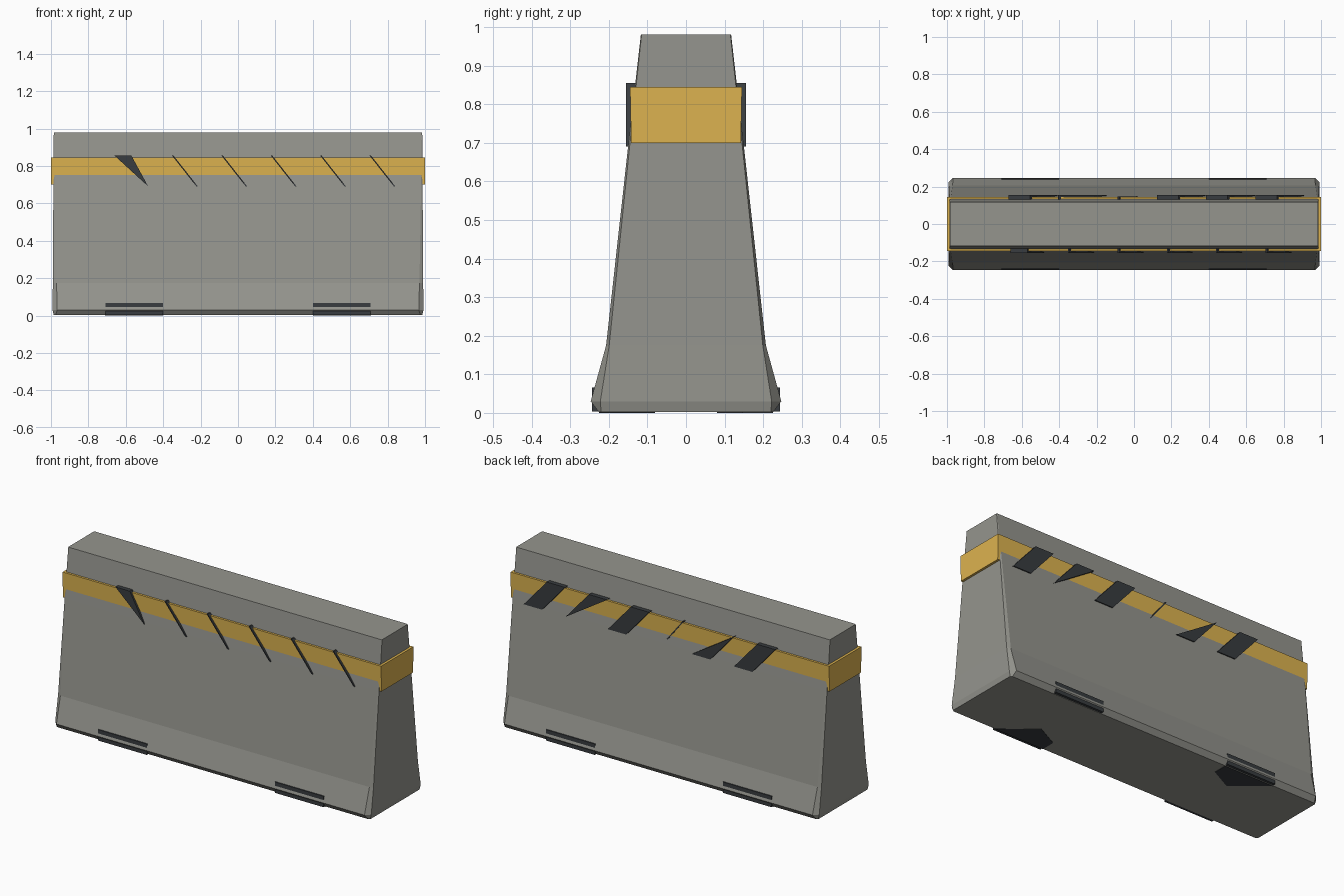
import bpy, bmesh

if "Cube" in bpy.data.objects:
    bpy.data.objects.remove(bpy.data.objects["Cube"])


def material(name, rgb):
    m = bpy.data.materials.new(name)
    m.diffuse_color = (*rgb, 1)
    m.use_nodes = True
    m.node_tree.nodes["Principled BSDF"].inputs["Base Color"].default_value = m.diffuse_color
    return m


CONCRETE = material("concrete", (0.30, 0.30, 0.27))
YELLOW = material("yellow", (0.72, 0.45, 0.08))
DARK = material("dark", (0.04, 0.045, 0.05))


def loft(name, rings, mat):
    """Skin a stack of equal-length rings and cap both ends."""
    bm = bmesh.new()
    loops = [[bm.verts.new(p) for p in ring] for ring in rings]
    n = len(loops[0])
    for a, b in zip(loops, loops[1:]):
        for i in range(n):
            j = (i + 1) % n
            bm.faces.new((a[i], a[j], b[j], b[i]))
    bm.faces.new(loops[0])
    bm.faces.new(loops[-1])
    bmesh.ops.recalc_face_normals(bm, faces=bm.faces)
    mesh = bpy.data.meshes.new(name)
    bm.to_mesh(mesh)
    bm.free()
    mesh.materials.append(mat)
    ob = bpy.data.objects.new(name, mesh)
    bpy.context.collection.objects.link(ob)
    return ob


def rect(hx, hy, z, cx=0):
    return [(cx + sx * hx, sy * hy, z) for sx, sy in ((-1, -1), (1, -1), (1, 1), (-1, 1))]


def octagon(z, hx, hy, cx, cy):
    q = [(hx - cx, -hy), (hx, -hy + cy), (hx, hy - cy), (hx - cx, hy)]
    return [(x, y, z) for x, y in q + [(-x, -y) for x, y in q]]


def prism(name, outline, y0, y1):
    return loft(name, [[(x, y, z) for x, z in outline] for y in (y0, y1)], DARK)


# Concrete body: flared foot, tapering wall, chamfered end corners
loft("barrier_body", [octagon(*r) for r in (
    (0.002, 0.985, 0.226, 0.010, 0.006),
    (0.030, 0.992, 0.247, 0.025, 0.025),
    (0.175, 0.990, 0.207, 0.020, 0.008),
    (0.700, 0.987, 0.149, 0.008, 0.004),
    (0.980, 0.985, 0.117, 0.002, 0.002))], CONCRETE)

# Yellow warning band
loft("warning_band", [rect(1.0, 0.142, 0.70), rect(1.0, 0.145, 0.845)], YELLOW)

# Slanted dark stripes: whole, three-cornered or a thin sliver
Z0, Z1, W, SHIFT = 0.69, 0.855, 0.115, 0.145


def stripe(name, x, kind, y0, y1):
    top_l, top_r = (x, Z1), (x + W, Z1)
    low_l, low_r = (x + SHIFT, Z0), (x + SHIFT + W, Z0)
    m, t = x + W / 2, 0.004
    outline = {
        "full": [top_l, top_r, low_r, low_l],
        "top": [top_l, top_r, low_r],
        "low": [top_l, low_r, low_l],
        "front": [(x + 0.01, Z1), (x + 0.10, Z1), (x + 0.19, Z0)],
        "sliver": [(m - t, Z1), (m + t, Z1), (m + SHIFT - 0.015 + t, Z0), (m + SHIFT - 0.015 - t, Z0)],
    }[kind]
    prism(name, outline, y0, y1)


for i, kind in enumerate(("full", "low", "sliver", "full", "top", "full")):
    x = -0.67 + 0.264 * i
    stripe(f"back_stripe_{i + 1}", x, kind, 0.125, 0.146 if kind == "sliver" else 0.156)
    stripe(f"front_stripe_{i + 1}", x, "sliver" if i else "front", -0.156, -0.125)

# Dark foot pads running through the base, with their exposed undersides
for s, side in ((-1, "left"), (1, "right")):
    loft(f"{side}_foot_pad", [rect(0.153, 0.243, z, s * 0.555) for z in (0.004, 0.066)], DARK)
    patch = [(0.71, -0.226), (0.53, -0.08), (0.40, -0.147), (0.40, -0.226)]
    loft(f"{side}_pad_underside", [[(s * x, s * y, z) for x, y in patch] for z in (0.0, 0.003)], DARK)
